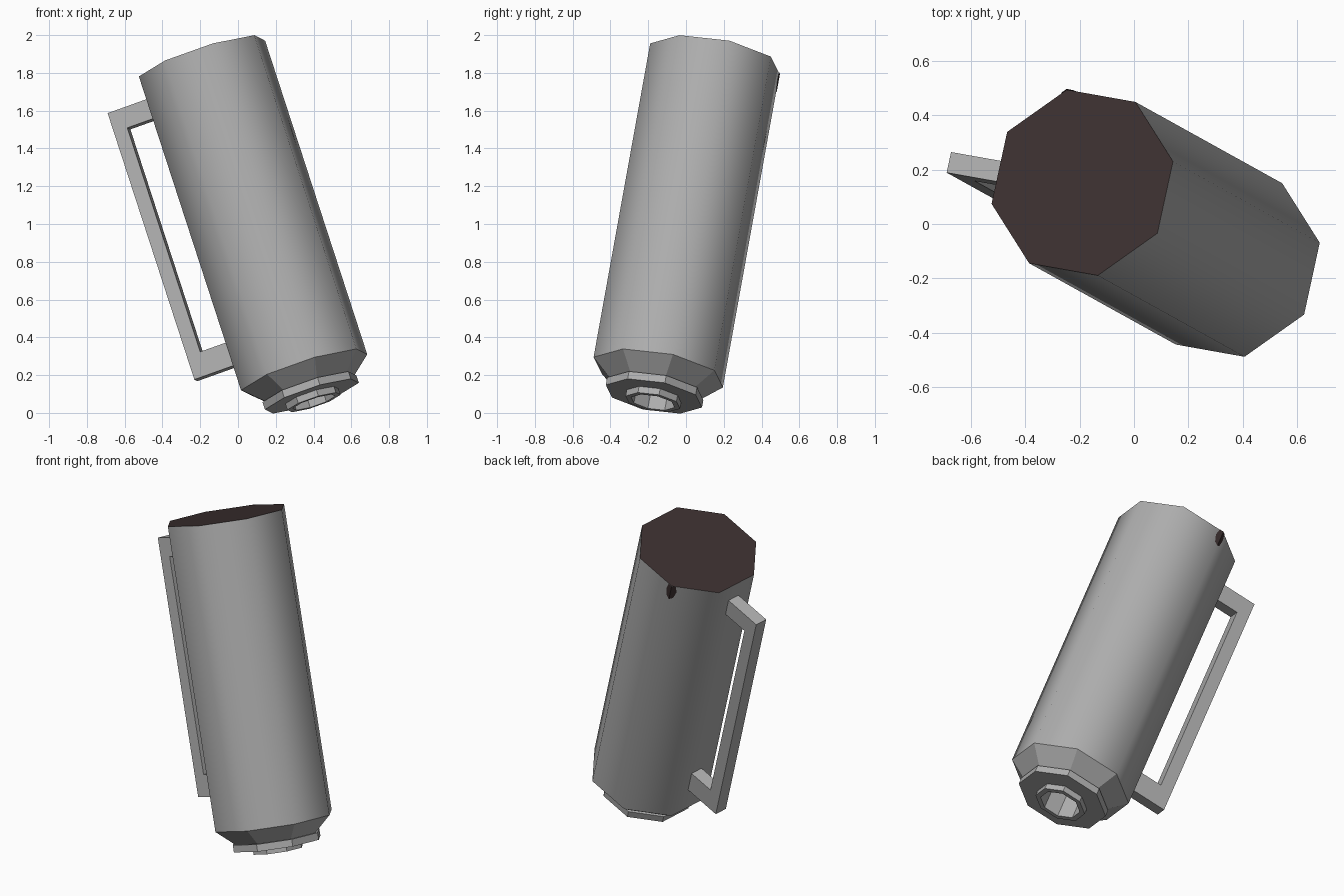
import bpy, bmesh, math
from mathutils import Vector, Matrix

if "Cube" in bpy.data.objects:
    bpy.data.objects.remove(bpy.data.objects["Cube"])

# Tilted local frame: z along the flask, x towards the handle, origin at the shoulder
axis = Vector((-0.305, 0.169, 0.937)).normalized()
out = Vector((-0.930, 0.166, -0.328))
out = (out - axis * out.dot(axis)).normalized()
side = axis.cross(out)
FRAME = Matrix.Translation((0.35, -0.147, 0.215)) @ Matrix((out, side, axis)).transposed().to_4x4()
SIDES = 8


def material(name, rgb):
    m = bpy.data.materials.new(name)
    m.diffuse_color = (*rgb, 1)
    m.use_nodes = True
    m.node_tree.nodes["Principled BSDF"].inputs["Base Color"].default_value = m.diffuse_color
    return m


GREY = material("grey_metal", (0.42, 0.42, 0.42))
DARK = material("dark_brown", (0.044, 0.029, 0.029))


def ring_point(r, z, i):
    a = math.radians(22.5 + 360 / SIDES * i)
    return Vector((r * math.cos(a), r * math.sin(a), z))


def finish(name, bm, mat, smooth=False):
    for f in bm.faces:
        f.smooth = smooth
    me = bpy.data.meshes.new(name)
    bm.to_mesh(me)
    bm.free()
    me.materials.append(mat)
    ob = bpy.data.objects.new(name, me)
    ob.matrix_world = FRAME
    bpy.context.collection.objects.link(ob)
    return ob


def lathe(name, profile, mat, caps=(False, False), smooth=False):
    """Eight-sided turning of (radius, height) points, listed so normals face outward."""
    bm = bmesh.new()
    rings = [[bm.verts.new(ring_point(r, z, i)) for i in range(SIDES)] for r, z in profile]
    for lo, hi in zip(rings, rings[1:]):
        for i in range(SIDES):
            j = (i + 1) % SIDES
            bm.faces.new((lo[i], lo[j], hi[j], hi[i]))
    if caps[0]:
        bm.faces.new(rings[0][::-1])
    if caps[1]:
        bm.faces.new(rings[-1])
    return finish(name, bm, mat, smooth)


R, TOP = 0.356, 1.772

# Smooth eight-sided wall and the dark flat top
lathe("body_wall", [(R, 0), (R, TOP)], GREY, smooth=True)
lathe("dark_top", [(R, TOP)], DARK, caps=(False, True))

# Tapered shoulder, flange and hollow spout at the lower end
lathe("base_spout", [(0.12, 0.10), (0.12, -0.17), (0.15, -0.17), (0.15, -0.135),
                     (0.265, -0.135), (0.265, -0.093), (0.25, -0.093), (R, 0)],
      GREY)
lathe("spout_floor", [(0.12, 0.10)], GREY, caps=(True, False))

# Handle: C-shaped outline extruded sideways
outline = [(0.31, 0.155), (0.566, 0.155), (0.566, 1.66), (0.31, 1.66),
           (0.31, 1.55), (0.49, 1.55), (0.49, 0.285), (0.31, 0.285)]
bm = bmesh.new()
face = bm.faces.new([bm.verts.new((x, -0.039, z)) for x, z in outline])
ext = bmesh.ops.extrude_face_region(bm, geom=[face])
bmesh.ops.translate(bm, vec=(0, 0.078, 0),
                    verts=[v for v in ext["geom"] if isinstance(v, bmesh.types.BMVert)])
bmesh.ops.recalc_face_normals(bm, faces=bm.faces)
finish("handle", bm, GREY)

# Small dark drip folded over one wall edge below the rim
bm = bmesh.new()
corner = ring_point(R + 0.003, 0, 6)
for n in (5, 7):
    along = (ring_point(R + 0.003, 0, n) - corner).normalized()
    pts = [(0, 1.67), (0.022, 1.685), (0.035, 1.73), (0.025, TOP), (0, TOP)]
    vs = [bm.verts.new(corner + along * w + Vector((0, 0, z))) for w, z in pts]
    bm.faces.new(vs if n == 7 else vs[::-1])
bmesh.ops.remove_doubles(bm, verts=bm.verts, dist=0.0005)
finish("rim_drip", bm, DARK)
